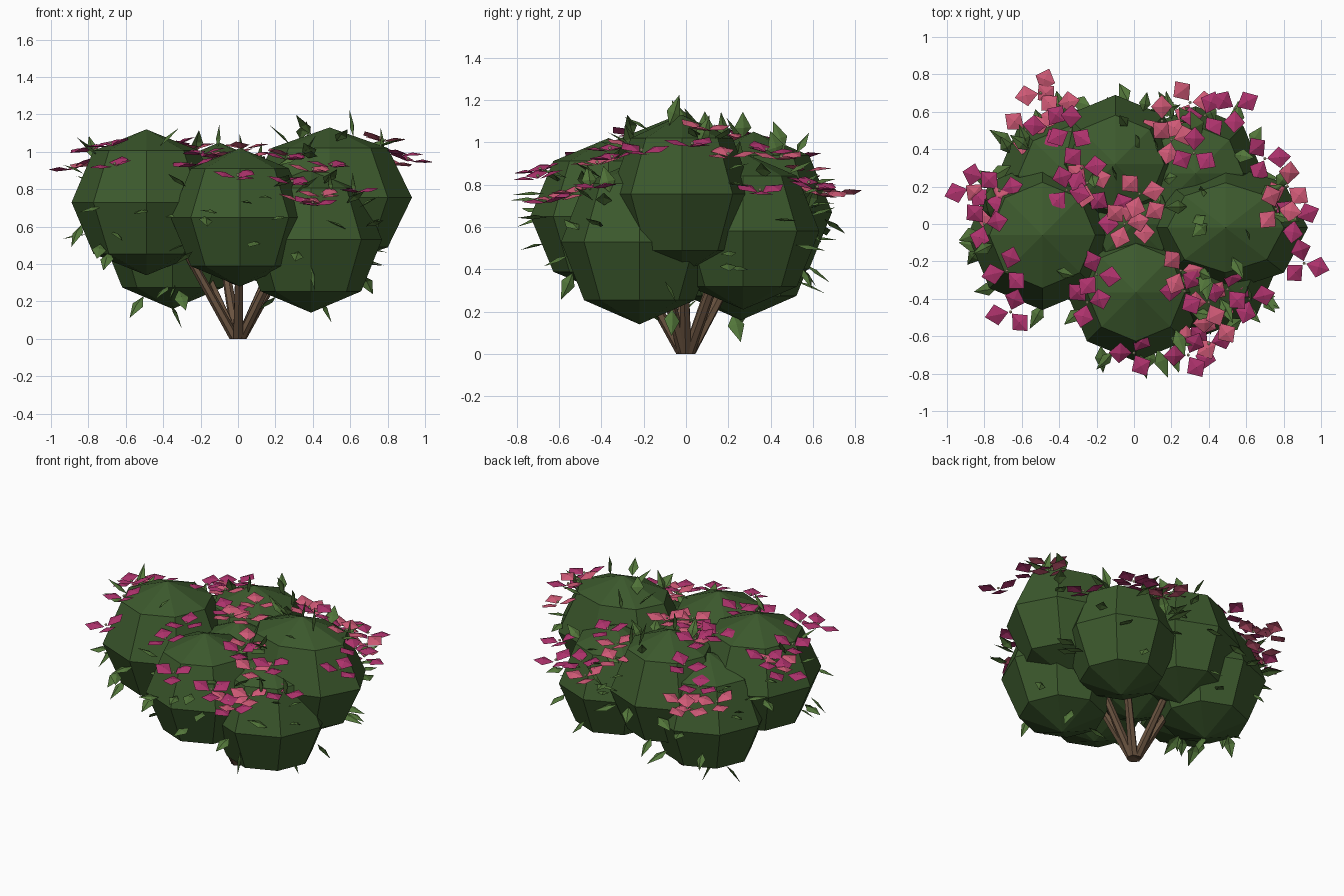
import bpy, bmesh, math, random
from mathutils import Vector, Matrix

if "Cube" in bpy.data.objects:
    bpy.data.objects.remove(bpy.data.objects["Cube"])

random.seed(11)


def material(name, rgb):
    m = bpy.data.materials.new(name)
    m.diffuse_color = (*rgb, 1)
    m.use_nodes = True
    m.node_tree.nodes["Principled BSDF"].inputs["Base Color"].default_value = m.diffuse_color
    return m


GREEN = material("foliage_green", (0.045, 0.10, 0.026))
LEAF = material("leaf_green", (0.085, 0.18, 0.042))
BROWN = material("bark_brown", (0.14, 0.085, 0.05))
MAGENTA = material("bract_magenta", (0.42, 0.032, 0.15))
PINK = material("bract_pink", (0.62, 0.10, 0.18))
CREAM = material("flower_cream", (0.80, 0.70, 0.42))


def finish(name, bm, mats):
    me = bpy.data.meshes.new(name)
    bm.to_mesh(me)
    bm.free()
    for m in mats:
        me.materials.append(m)
    ob = bpy.data.objects.new(name, me)
    bpy.context.collection.objects.link(ob)
    return ob


# Foliage clumps: centre and radii
BLOBS = [
    ((0.01, -0.365, 0.65), (0.37, 0.37, 0.37)),
    ((-0.49, -0.06, 0.73), (0.40, 0.40, 0.39)),
    ((0.49, -0.02, 0.755), (0.44, 0.34, 0.375)),
    ((-0.10, 0.32, 0.67), (0.37, 0.37, 0.38)),
    ((0.39, -0.22, 0.53), (0.38, 0.37, 0.39)),
    ((-0.35, 0.26, 0.55), (0.38, 0.37, 0.39)),
    ((0.33, 0.27, 0.58), (0.36, 0.36, 0.37)),
    ((0.0, 0.0, 0.62), (0.30, 0.30, 0.34)),
]
for i, (c, r) in enumerate(BLOBS):
    bm = bmesh.new()
    bmesh.ops.create_uvsphere(bm, u_segments=8, v_segments=4, radius=1)
    for v in bm.verts:
        v.co = Vector([c[k] + v.co[k] * r[k] for k in range(3)])
    finish(f"foliage_clump_{i + 1}", bm, [GREEN])

# Stems fanning out from the base into the clumps
bm = bmesh.new()
for c, r in BLOBS[:7]:
    a = math.atan2(c[1], c[0])
    start = Vector((0.02 * math.cos(a), 0.02 * math.sin(a), 0.0))
    end = Vector((0.27 * math.cos(a), 0.27 * math.sin(a), 0.45))
    d = end - start
    mat = Matrix.Translation((start + end) / 2) @ d.to_track_quat('Z', 'Y').to_matrix().to_4x4()
    vs = bmesh.ops.create_cone(bm, cap_ends=True, segments=6, radius1=0.03,
                               radius2=0.022, depth=d.length, matrix=mat)["verts"]
    for v in vs:
        v.co.z = max(v.co.z, 0)
finish("stems", bm, [BROWN])


def frame(origin, along, up):
    x = along.normalized()
    y = up.cross(x).normalized()
    z = x.cross(y)
    return Matrix.Translation(origin) @ Matrix((x, y, z)).transposed().to_4x4()


def blade(bm, mat, length, width, widest, bump, index=0):
    """Kite-shaped blade with a raised middle, made of four triangles."""
    pts = [(0, 0, 0), (widest * length, -width / 2, 0), (length, 0, 0),
           (widest * length, width / 2, 0), (widest * length, 0, bump)]
    v = [bm.verts.new(mat @ Vector(p)) for p in pts]
    for k in range(4):
        bm.faces.new((v[k], v[(k + 1) % 4], v[4])).material_index = index


def depth_in(p, c, r):
    return math.sqrt(sum(((p[k] - c[k]) / r[k]) ** 2 for k in range(3)))


# Loose leaves poking out of the clumps
bm = bmesh.new()
made = 0
while made < 95:
    c, r = BLOBS[made % 7]
    n = Vector((random.gauss(0, 1), random.gauss(0, 1), random.gauss(0.15, 0.8))).normalized()
    p = Vector([c[k] + n[k] * r[k] * 0.93 for k in range(3)])
    if any(depth_in(p, *b) < 0.95 for b in BLOBS if b[0] != c):
        continue
    side = Vector((random.uniform(-1, 1), random.uniform(-1, 1), random.uniform(-0.6, 0.5)))
    along = (n + side * 0.8).normalized()
    up = Vector((random.uniform(-.3, .3), random.uniform(-.3, .3), 1))
    if abs(along.z) > 0.85:
        up = Vector((1, 0.3, 0))
    blade(bm, frame(p, along, up), random.uniform(0.11, 0.17), random.uniform(0.06, 0.085), 0.4, 0.012)
    made += 1
finish("leaves", bm, [LEAF])

# Flower positions seen from above; the height follows the clump surface
SPOTS = [
    (-.50, .70), (-.42, .64), (-.58, .50), (-.46, .52), (-.34, .50),
    (-.88, .19), (-.79, .12), (-.80, .0), (-.72, .18), (-.68, -.25), (-.66, -.47),
    (-.25, -.42), (-.20, -.27), (-.28, .30), (-.36, .18), (-.25, .22), (-.13, .08),
    (.05, .03), (.03, .16), (-.05, 0), (.15, .55), (.30, .65), (.38, .58), (.32, .38),
    (.54, .62), (.20, .45), (.76, .08), (.82, .20), (.86, .03), (.91, -.21), (.70, .35),
    (.25, -.25), (.40, -.42), (.50, -.35), (.45, -.52), (.62, -.40), (.35, -.60),
    (.29, -.70), (.40, -.64), (.27, -.36), (0, -.69),
]


def surface_z(x, y):
    hits = []
    for c, r in BLOBS:
        d = math.hypot((x - c[0]) / r[0], (y - c[1]) / r[1])
        hits.append((d, c[2] + r[2] * math.sqrt(1 - min(d, 0.9) ** 2)))
    inside = [z for d, z in hits if d < 0.97]
    return max(inside) if inside else min(hits)[1]


# Flowers: three bracts round a small cream centre
bm = bmesh.new()
for x, y in SPOTS:
    p = Vector((x, y, surface_z(x, y) + random.uniform(0.0, 0.05)))
    turn = random.uniform(0, 6.28)
    lean = Vector((x * 0.25 + random.uniform(-.1, .1), y * 0.25 + random.uniform(-.1, .1), 1))
    shade = 1 if random.random() < 0.3 else 0
    for k in range(3):
        a = turn + k * math.tau / 3
        along = Vector((math.cos(a), math.sin(a), 0.22))
        along.z -= along.x * lean.x + along.y * lean.y
        blade(bm, frame(p + along * 0.012, along, lean), 0.128, 0.115, 0.52, 0.014, shade)
    ico = bmesh.ops.create_icosphere(bm, subdivisions=1, radius=0.009,
                                     matrix=Matrix.Translation(p + Vector((0, 0, 0.018))))
    for f in {f for v in ico["verts"] for f in v.link_faces}:
        f.material_index = 2
finish("flowers", bm, [MAGENTA, PINK, CREAM])
